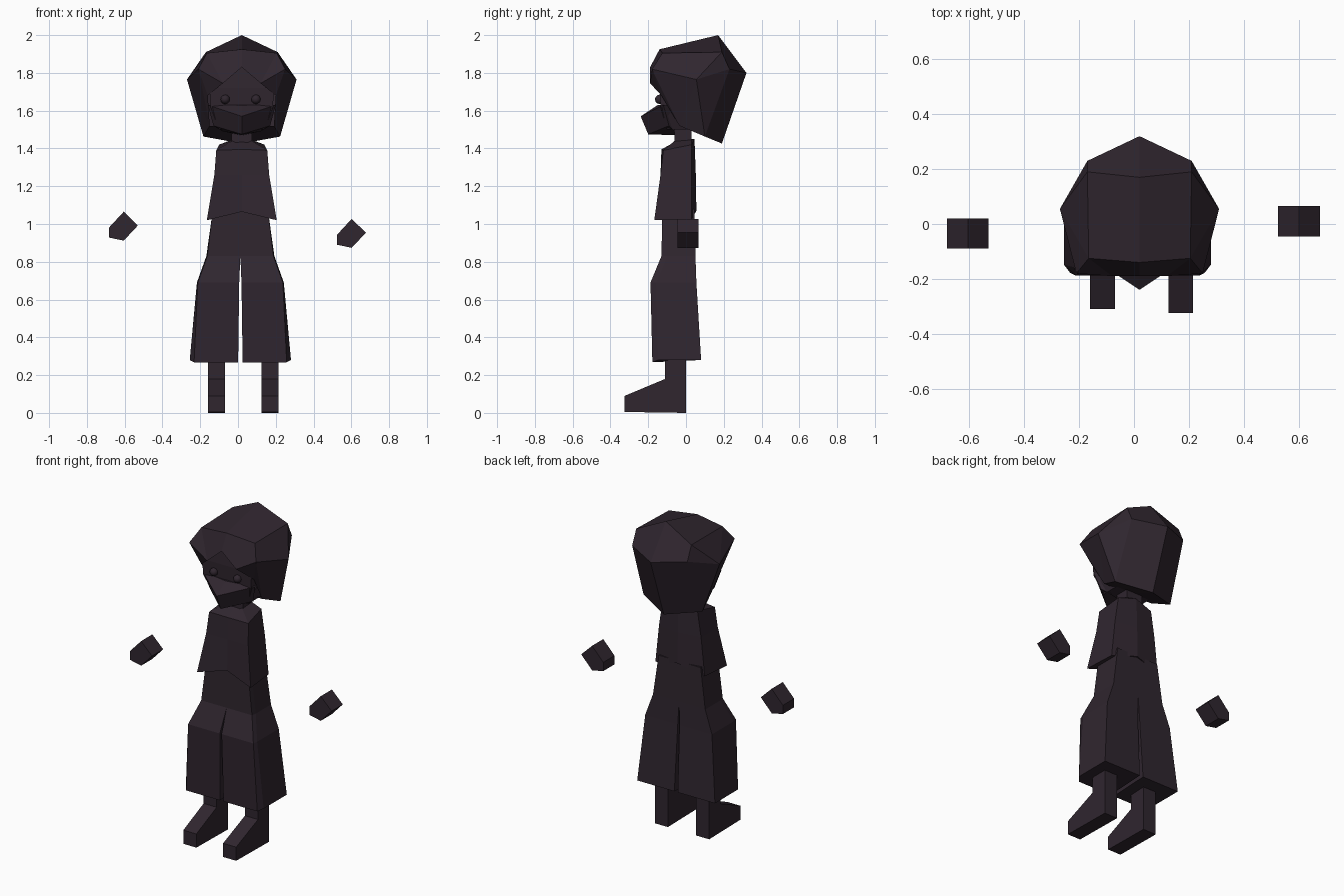
import bpy, bmesh
from mathutils import Matrix

if "Cube" in bpy.data.objects:
    bpy.data.objects.remove(bpy.data.objects["Cube"])

mat = bpy.data.materials.new("dark_plum")
mat.diffuse_color = (0.029, 0.019, 0.028, 1)
mat.use_nodes = True
mat.node_tree.nodes["Principled BSDF"].inputs["Base Color"].default_value = mat.diffuse_color
CX = 0.02  # body centre line


def finish(name, bm):
    bmesh.ops.remove_doubles(bm, verts=bm.verts, dist=0.0005)
    bmesh.ops.recalc_face_normals(bm, faces=bm.faces)
    me = bpy.data.meshes.new(name)
    bm.to_mesh(me)
    bm.free()
    me.materials.append(mat)
    ob = bpy.data.objects.new(name, me)
    bpy.context.collection.objects.link(ob)
    return ob


def mirrored(name, pts, faces, cx=CX):
    """Build a half from named points, and its mirror image, welded at the centre."""
    bm = bmesh.new()
    for s in (1, -1):
        v = {k: bm.verts.new((cx + s * p[0], p[1], p[2])) for k, p in pts.items()}
        for f in faces:
            bm.faces.new([v[k] for k in f.split()])
    return finish(name, bm)


def loft(name, rings):
    """Skin a stack of closed rings and cap both ends."""
    bm = bmesh.new()
    vs = [[bm.verts.new(p) for p in r] for r in rings]
    n = len(vs[0])
    for a, b in zip(vs, vs[1:]):
        for i in range(n):
            j = (i + 1) % n
            bm.faces.new((a[i], a[j], b[j], b[i]))
    bm.faces.new(vs[0])
    bm.faces.new(vs[-1])
    return finish(name, bm)


def box_ring(x0, x1, y0, y1, z):
    return [(x0, y0, z), (x1, y0, z), (x1, y1, z), (x0, y1, z)]


# Hair: faceted bob with a zigzag fringe
mirrored("hair", {
    "T": (0, .17, 2.0), "F0": (0, -.14, 1.925), "F1": (.185, -.125, 1.905),
    "S": (.19, .19, 1.91), "B0": (0, .32, 1.80), "B1": (.19, .23, 1.82),
    "W": (.29, .055, 1.765), "C": (.23, -.18, 1.82), "G0": (0, -.19, 1.83),
    "G1": (.10, -.19, 1.745), "G2": (.18, -.13, 1.68), "K": (.17, -.035, 1.52),
    "L": (.203, .10, 1.463), "D": (0, .19, 1.426), "E": (0, -.03, 1.52),
}, ["F0 F1 S T", "T S B1 B0", "F1 C W", "F1 W S", "S W B1", "B0 B1 L D",
    "B1 W L", "W K L", "C K W", "C G2 K", "F0 F1 G1 G0", "F1 C G1", "C G2 G1",
    "D L K E"])

# Face block behind the fringe
loft("head", [box_ring(CX - dx, CX + dx, y0, .08, z) for dx, y0, z in
              ((.12, -.10, 1.50), (.165, -.135, 1.62), (.17, -.14, 1.72), (.16, -.13, 1.84))])

# Muzzle with a pointed upper lip
mirrored("muzzle", {
    "A0": (0, -.15, 1.63), "A1": (.18, -.12, 1.63), "M": (0, -.24, 1.57),
    "N0": (0, -.20, 1.475), "N1": (.15, -.09, 1.52), "R0": (0, -.06, 1.47),
    "R1": (.10, -.06, 1.49), "U0": (0, -.06, 1.63), "U1": (.165, -.06, 1.62),
}, ["A0 A1 M", "M A1 N1 N0", "N0 N1 R1 R0", "A1 U1 R1 N1", "A0 U0 U1 A1"])

# Eyes
for side, x in (("left", -.068), ("right", .095)):
    bm = bmesh.new()
    bmesh.ops.create_icosphere(bm, subdivisions=2, radius=.025,
                               matrix=Matrix.Translation((x, -.14, 1.66)))
    eye = finish(side + "_eye", bm)
    eye.data.shade_smooth()

# Neck
loft("neck", [box_ring(-.035, .075, -.06, .03, z) for z in (1.38, 1.54)])

# Flared tunic, hem peaked at the centre front and back
pts, faces = {}, []
rows = (
    ((0, -.04, 1.445), (.05, -.06, 1.44), (.055, .03, 1.445), (0, .035, 1.45)),
    ((0, -.13, 1.395), (.135, -.12, 1.39), (.12, .03, 1.42), (0, .045, 1.45)),
    ((0, -.132, 1.26), (.145, -.135, 1.26), (.145, .03, 1.26), (0, .052, 1.26)),
    ((0, -.135, 1.065), (.185, -.168, 1.02), (.17, .03, 1.025), (0, .055, 1.07)),
)
for r, row in enumerate(rows):
    for c, p in enumerate(row):
        pts[f"{r}{c}"] = p
        if r and c:
            faces.append(f"{r-1}{c-1} {r-1}{c} {r}{c} {r}{c-1}")
mirrored("tunic", pts, faces + ["00 01 02 03", "30 31 32 33"])

# Wide trousers: one leg per side, joined above the slit
for side, s in (("left", -1), ("right", 1)):
    rings = []
    for inner, fx, bx, y0, y1, z in (
            (0, .145, .145, -.125, .045, 1.08), (0, .175, .18, -.13, .05, .83),
            (.006, .225, .23, -.188, .055, .69), (.012, .245, .268, -.178, .08, .28)):
        dz = .012 if z < .5 else 0
        rings.append([(.0125 + s * inner, y0, z - dz), (.0125 + s * fx, y0, z - dz),
                      (.0125 + s * bx, y0 + .03, z), (.0125 + s * bx, y1, z),
                      (.0125 + s * inner, y1, z)])
    loft(side + "_trouser_leg", rings)

# Legs with wedge-shaped shoes
for side, x0, x1, toe in (("left", -.16, -.07, -.31), ("right", .125, .215, -.325)):
    prof = [(0, .0), (toe, .005), (toe, .09), (-.11, .18), (-.11, .32), (0, .32)]
    loft(side + "_leg_and_shoe", [[(x, y, z) for y, z in prof] for x in (x0, x1)])

# Floating hands: blocks tilted onto one edge
hand = [(-.077, -.008), (0, .075), (.075, .002), (0, -.078), (-.077, -.062)]
for side, x, y, z in (("left", -.605, -.035, .99), ("right", .602, .01, .952)):
    loft(side + "_hand", [[(x + a, y + d, z + b) for a, b in hand] for d in (-.055, .055)])
